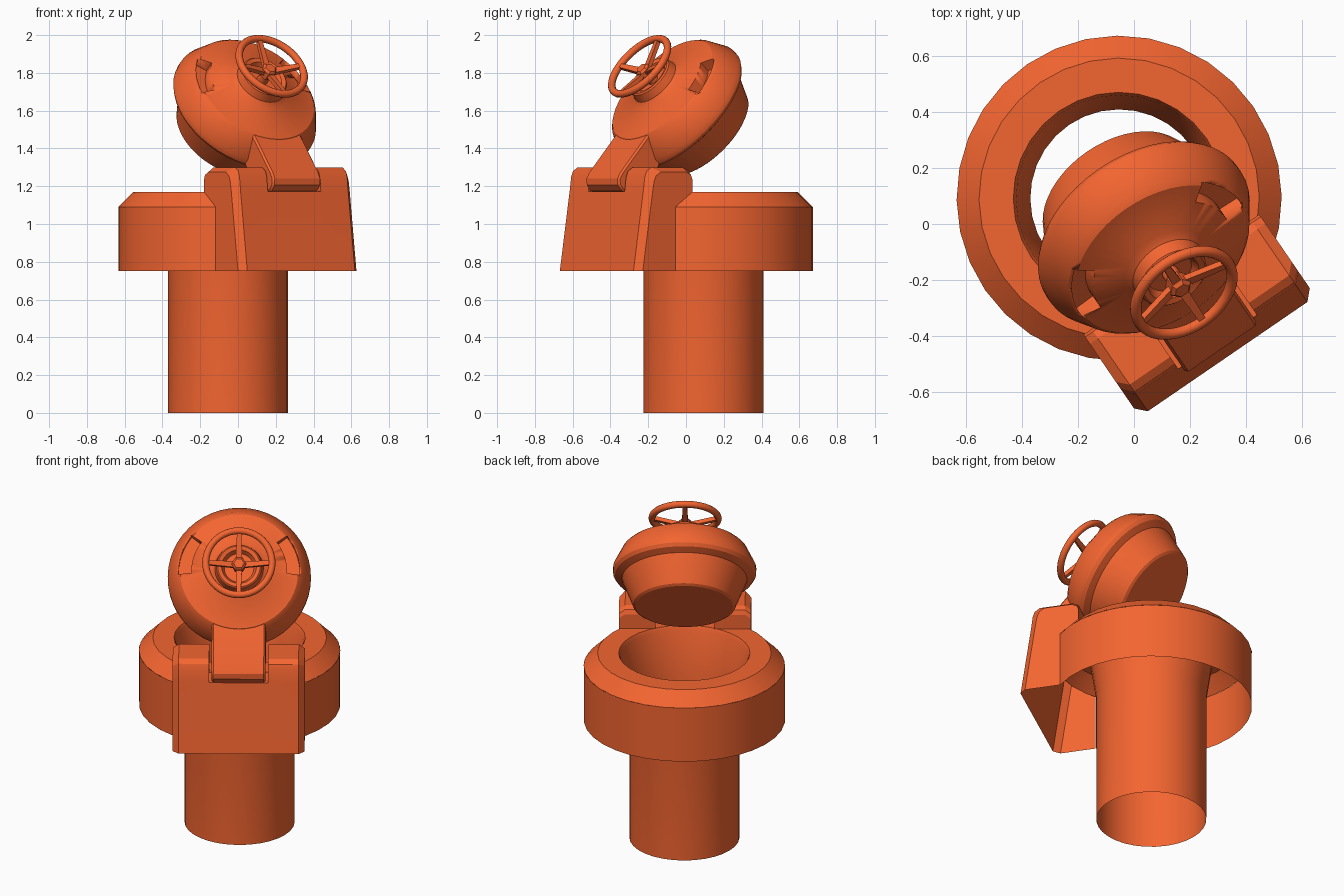
import bpy, bmesh
from math import sin, cos, pi, radians, asin
from mathutils import Matrix

if "Cube" in bpy.data.objects:
    bpy.data.objects.remove(bpy.data.objects["Cube"])

paint = bpy.data.materials.new("orange_paint")
paint.diffuse_color = (0.9, 0.13, 0.03, 1)
paint.use_nodes = True
paint.node_tree.nodes["Principled BSDF"].inputs["Base Color"].default_value = paint.diffuse_color

# body frame: hinge towards local -y; lid frame: wheel centre, tipped back 50 degrees
BODY = Matrix.Translation((-0.053, 0.092, 0)) @ Matrix.Rotation(radians(34.4), 4, 'Z')
LID = BODY @ Matrix.Translation((0, -0.409, 1.835)) @ Matrix.Rotation(radians(50), 4, 'X')


def finish(name, bm, frame, angle=30):
    bmesh.ops.remove_doubles(bm, verts=bm.verts, dist=1e-5)
    bmesh.ops.recalc_face_normals(bm, faces=bm.faces)
    me = bpy.data.meshes.new(name)
    bm.to_mesh(me)
    bm.free()
    me.materials.append(paint)
    ob = bpy.data.objects.new(name, me)
    bpy.context.collection.objects.link(ob)
    ob.matrix_world = frame
    bpy.ops.object.select_all(action='DESELECT')
    ob.select_set(True)
    bpy.context.view_layer.objects.active = ob
    bpy.ops.object.shade_smooth_by_angle(angle=radians(angle))
    return ob


def sweep(bm, profile, start=0.0, end=2 * pi, n=32, closed=False):
    """Turn (radius, height) points about z; closed makes a solid sector."""
    cols = []
    for i in range(n + 1):
        a = start + (end - start) * i / n
        cols.append([bm.verts.new((r * cos(a), r * sin(a), z)) for r, z in profile])
    m = len(profile)
    for c, d in zip(cols, cols[1:]):
        for k in range(m if closed else m - 1):
            j = (k + 1) % m
            bm.faces.new((c[k], c[j], d[j], d[k]))
    if closed:
        bm.faces.new(cols[0])
        bm.faces.new(cols[-1])
    bmesh.ops.remove_doubles(bm, verts=bm.verts, dist=1e-5)
    bmesh.ops.dissolve_degenerate(bm, edges=bm.edges, dist=1e-6)


# open pipe with flared mouth and flat, chamfered collar top
bm = bmesh.new()
sweep(bm, [(0.317, 0), (0.317, 0.8), (0.368, 1.15), (0.378, 1.17), (0.50, 1.17), (0.58, 1.09)])
finish("pipe_and_mouth", bm, BODY)

# collar wall, open below and towards the hinge housing
gap = asin(0.38 / 0.58)
bm = bmesh.new()
sweep(bm, [(0.58, 0.75), (0.58, 1.09)], -pi / 2 + gap, 3 * pi / 2 - gap, 26)
finish("collar_wall", bm, BODY)

# hinge housing: side profile lofted across, with a slot in the middle
side = [(0.685, 0.75), (0.622, 1.172), (0.612, 1.25), (0.60, 1.28), (0.57, 1.30),
        (0.37, 1.30), (0.34, 1.285), (0.33, 1.26), (0.33, 1.17)]
inset = [(o - 0.036 if o > 0.5 else o, z - 0.025 if z > 1.2 else z) for o, z in side]
slot = [(max(o, 0.48), min(z, 1.172)) for o, z in side]
stations = [(-0.38, inset), (-0.345, side), (-0.17, side), (-0.17, slot),
            (0.17, slot), (0.17, side), (0.345, side), (0.38, inset)]
bm = bmesh.new()
rows = [[bm.verts.new((x, -o, z)) for o, z in pts] for x, pts in stations]
for a, b in zip(rows, rows[1:]):
    for k in range(len(side) - 1):
        bm.faces.new((a[k], a[k + 1], b[k + 1], b[k]))
for row, x in ((rows[0], -0.38), (rows[-1], 0.38)):
    bm.faces.new(row + [bm.verts.new((x, -0.44, z)) for z in (1.09, 0.75)])
bmesh.ops.dissolve_degenerate(bm, edges=bm.edges, dist=1e-5)
finish("hinge_housing", bm, BODY, 20)

# lid: tapered plug, rim, domed cap and hollow boss with shaft
bm = bmesh.new()
sweep(bm, [(0, -0.56), (0.28, -0.56), (0.295, -0.55), (0.355, -0.40), (0.36, -0.385),
           (0.40, -0.365), (0.412, -0.345), (0.412, -0.315), (0.36, -0.21), (0.34, -0.19),
           (0.165, -0.15), (0.14, -0.13), (0.13, -0.085), (0.122, -0.078), (0.10, -0.085),
           (0.085, -0.115), (0.03, -0.115), (0.03, -0.04), (0, -0.04)], n=48)
lid = finish("lid", bm, LID)

# curved hand recesses on both sides of the lid
bm = bmesh.new()
for a0, a1 in ((-3, 38), (142, 183)):
    sweep(bm, [(0.275, -0.24), (0.348, -0.24), (0.348, -0.10), (0.275, -0.10)],
          radians(a0), radians(a1), 8, True)
cutter = finish("recess_cutter", bm, LID)
cutter.hide_render = True
bpy.context.view_layer.objects.active = lid
mod = lid.modifiers.new("recesses", 'BOOLEAN')
mod.operation = 'DIFFERENCE'
mod.solver = 'EXACT'
mod.object = cutter
bpy.ops.object.modifier_apply(modifier=mod.name)
bpy.data.objects.remove(cutter)

# hinge arm: side profile extruded across the slot
arm = [(0.25, -0.195), (0.575, -0.19), (0.61, -0.197), (0.635, -0.22), (0.643, -0.26),
       (0.62, -0.31), (0.57, -0.36), (0.50, -0.38), (0.30, -0.34)]
bm = bmesh.new()
ends = [[bm.verts.new((x, -r, a)) for r, a in arm] for x in (-0.155, 0.155)]
for e in ends:
    bm.faces.new(e)
for k in range(len(arm)):
    j = (k + 1) % len(arm)
    bm.faces.new((ends[0][k], ends[0][j], ends[1][j], ends[1][k]))
rim_edges = [e for e in bm.edges if abs(e.verts[0].co.x - e.verts[1].co.x) < 1e-6]
bmesh.ops.bevel(bm, geom=rim_edges, offset=0.01, segments=1, affect='EDGES')
finish("hinge_arm", bm, LID)

# hand wheel rim
bm = bmesh.new()
sweep(bm, [(0.191 + 0.02 * cos(i * pi / 6), 0.02 * sin(i * pi / 6)) for i in range(13)], n=40)
finish("wheel_rim", bm, LID, 60)

# four dished spokes, wider towards the hub
bm = bmesh.new()
for q in range(4):
    turn = Matrix.Rotation(q * pi / 2, 4, 'Z')
    secs = []
    for r, a, w in ((0.02, -0.045, 0.018), (0.19, 0.0, 0.012)):
        secs.append([bm.verts.new(turn @ Matrix.Translation((r, s * w, a + t)).translation)
                     for s, t in ((-1, -0.012), (1, -0.012), (1, 0.012), (-1, 0.012))])
    for k in range(4):
        j = (k + 1) % 4
        bm.faces.new((secs[0][k], secs[0][j], secs[1][j], secs[1][k]))
    for s in secs:
        bm.faces.new(s)
finish("wheel_spokes", bm, LID)

# hexagonal hub
bm = bmesh.new()
sweep(bm, [(0, -0.07), (0.043, -0.07), (0.043, -0.025), (0.03, -0.012), (0, -0.012)], n=6)
finish("wheel_hub", bm, LID)
